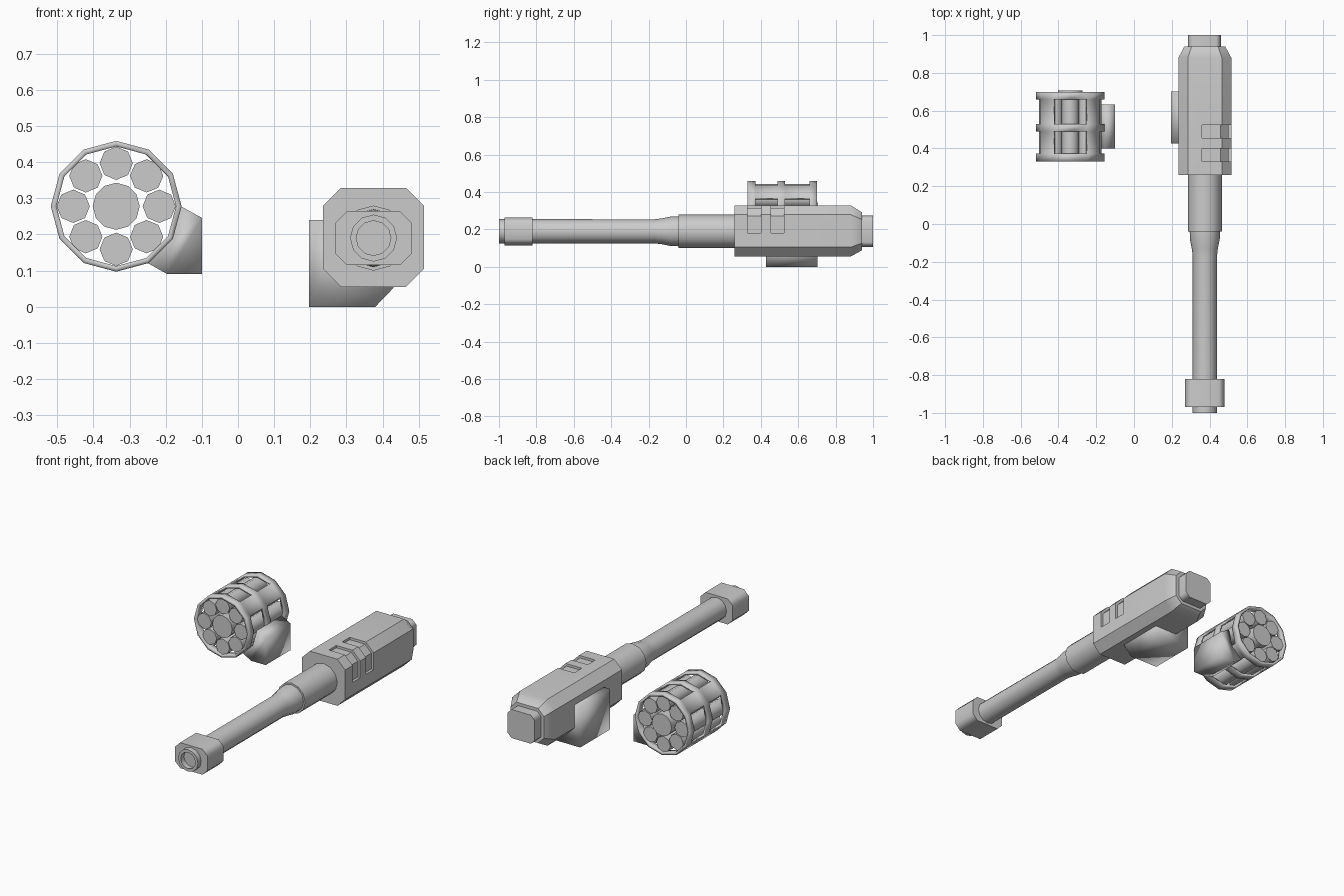
import bpy, bmesh
from math import sin, cos, pi, radians

cube = bpy.data.objects.get("Cube")
if cube:
    bpy.data.objects.remove(cube, do_unlink=True)

grey = bpy.data.materials.new("light_grey")
grey.use_nodes = True
grey.diffuse_color = (0.6, 0.6, 0.6, 1)
grey.node_tree.nodes["Principled BSDF"].inputs["Base Color"].default_value = (0.6, 0.6, 0.6, 1)

GX, GZ = 0.375, 0.19       # gun axis
DX, DZ = -0.337, 0.278     # drum axis


def circle(cx, cz, r, n):
    """Polygon in the xz plane with a corner at the top."""
    return [(cx + r * sin(2 * pi * k / n), cz + r * cos(2 * pi * k / n)) for k in range(n)]


def chamfered(cx, cz, w, h, c):
    """Rectangle of half sizes w and h with cut corners."""
    return [(cx + x, cz + z) for x, z in (
        (w - c, h), (w, h - c), (w, c - h), (w - c, -h),
        (c - w, -h), (-w, c - h), (-w, h - c), (c - w, h))]


def finish(name, bm, angle):
    bmesh.ops.recalc_face_normals(bm, faces=bm.faces)
    mesh = bpy.data.meshes.new(name)
    bm.to_mesh(mesh)
    bm.free()
    mesh.materials.append(grey)
    obj = bpy.data.objects.new(name, mesh)
    bpy.context.collection.objects.link(obj)
    smooth(obj, angle)
    return obj


def select(obj):
    bpy.ops.object.select_all(action='DESELECT')
    obj.select_set(True)
    bpy.context.view_layer.objects.active = obj


def smooth(obj, angle):
    select(obj)
    bpy.ops.object.shade_smooth_by_angle(angle=radians(angle))


def loft(name, sections, angle=35):
    """Closed skin through (y, outline) sections."""
    bm = bmesh.new()
    rings = [[bm.verts.new((x, y, z)) for x, z in pts] for y, pts in sections]
    for a, b in zip(rings, rings[1:]):
        for k in range(len(a)):
            j = (k + 1) % len(a)
            bm.faces.new((a[k], a[j], b[j], b[k]))
    bm.faces.new(rings[0])
    bm.faces.new(rings[-1])
    return finish(name, bm, angle)


def prism(name, pts, y0, y1, angle=35):
    return loft(name, [(y0, pts), (y1, pts)], angle)


def even_shading(obj):
    mod = obj.modifiers.new("even_shading", 'WEIGHTED_NORMAL')
    mod.keep_sharp = True


# Receiver with a tapered rear end
receiver = loft("receiver", [
    (0.26, chamfered(GX, 0.192, 0.14, 0.137, 0.05)),
    (0.88, chamfered(GX, 0.192, 0.14, 0.137, 0.05)),
    (0.94, chamfered(GX, GZ, 0.108, 0.102, 0.038))])

# Two shallow slots wrapping over the upper corner
slot = [(0.36, 0.4), (0.36, 0.315), (0.459, 0.315), (0.5, 0.273),
        (0.5, 0.18), (0.6, 0.18), (0.6, 0.4)]
for y in (0.33, 0.455):
    cutter = prism("slot_cutter", slot, y, y + 0.07)
    cutter.hide_render = True
    mod = receiver.modifiers.new("slot", 'BOOLEAN')
    mod.operation = 'DIFFERENCE'
    mod.solver = 'EXACT'
    mod.object = cutter
    select(receiver)
    bpy.ops.object.modifier_apply(modifier=mod.name)
    bpy.data.objects.remove(cutter, do_unlink=True)
smooth(receiver, 50)
even_shading(receiver)

# Rear block and muzzle block
even_shading(prism("rear_block", chamfered(0.373, GZ, 0.088, 0.084, 0.025), 0.93, 1.0, 50))
even_shading(prism("muzzle_block", chamfered(GX, GZ, 0.105, 0.075, 0.032), -0.97, -0.82, 50))

# Barrel with hollow tip, flare and thick sleeve
barrel = [(-0.9, 0.048), (-1.0, 0.048), (-1.0, 0.065), (-0.17, 0.064), (-0.13, 0.069),
          (-0.08, 0.079), (-0.04, 0.08), (-0.04, 0.09), (0.28, 0.09)]
loft("barrel", [(y, circle(GX, GZ, r, 12)) for y, r in barrel])

# Mounting brackets
prism("receiver_bracket", [(0.197, 0.24), (0.3, 0.24), (0.43, 0.1),
                           (0.43, 0.052), (0.38, 0), (0.197, 0)], 0.427, 0.702, 100)
prism("drum_bracket", [(-0.158, 0.278), (-0.1, 0.246), (-0.1, 0.09), (-0.195, 0.09),
                       (-0.25, 0.121), (-0.182, 0.188)], 0.4, 0.632, 100)

# Drum shell: twelve sides, with two rows of four windows left open
bm = bmesh.new()
bands = (0.33, 0.372, 0.49, 0.53, 0.66, 0.7)
rings = [[bm.verts.new((x, y, z)) for x, z in circle(DX, DZ, 0.181, 12)] for y in bands]
for i in range(5):
    for k in range(12):
        if i % 2 == 0 or k % 3 == 1:
            j = (k + 1) % 12
            bm.faces.new((rings[i][k], rings[i][j], rings[i + 1][j], rings[i + 1][k]))
shell = finish("drum_shell", bm, 20)
solid = shell.modifiers.new("thickness", 'SOLIDIFY')
solid.thickness = 0.015
solid.offset = -1
solid.use_even_offset = True

# Drum chambers around a central hub
for n, (x, z) in enumerate(circle(DX, DZ, 0.119, 8)):
    prism("drum_chamber_%d" % (n + 1), circle(x, z, 0.046, 8), 0.338, 0.692, 50)
prism("drum_hub", circle(DX, DZ, 0.065, 12), 0.335, 0.707)
